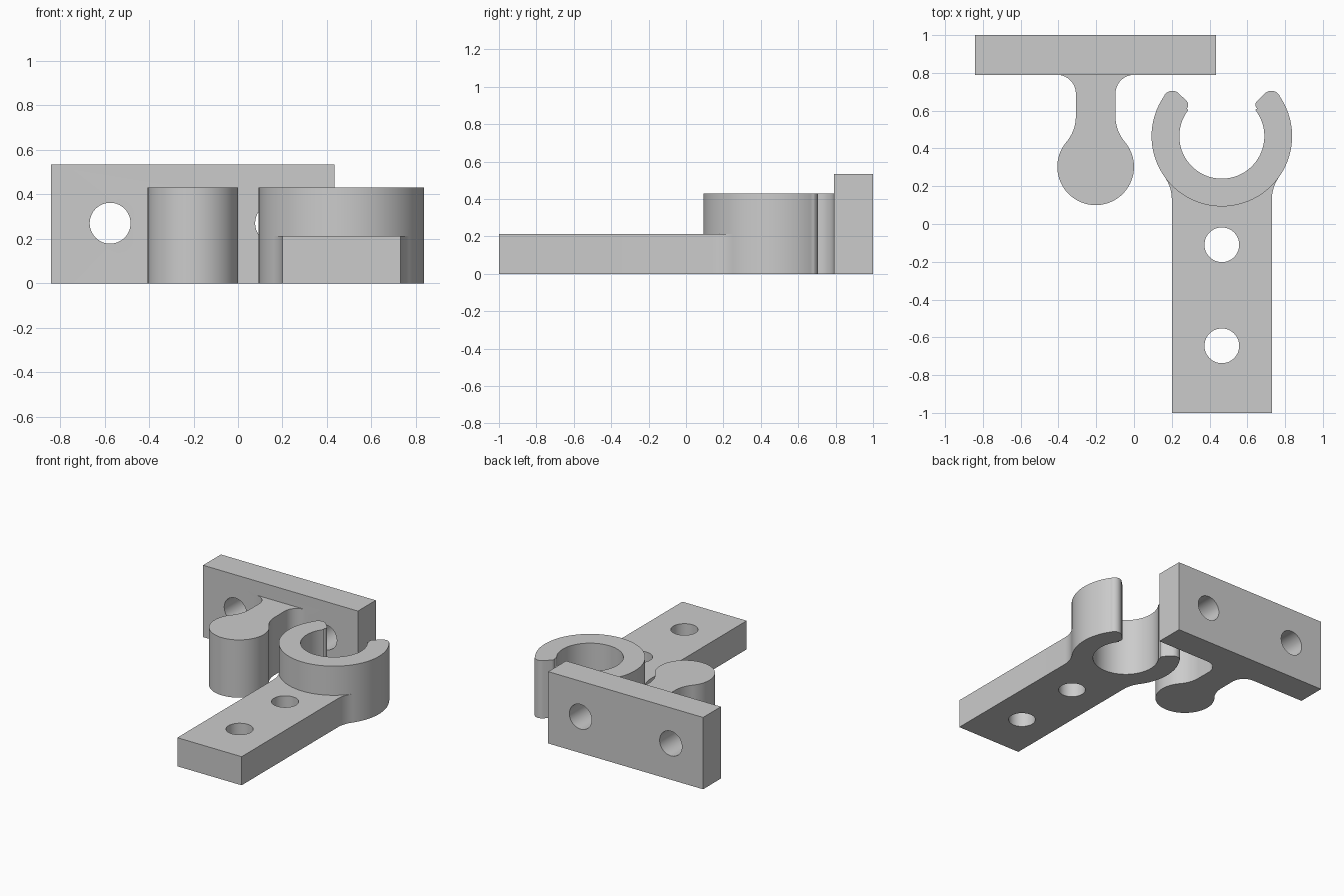
import bpy, bmesh
from math import radians, sin, cos, pi, atan2, degrees
from mathutils import Matrix

if "Cube" in bpy.data.objects:
    bpy.data.objects.remove(bpy.data.objects["Cube"])

grey = bpy.data.materials.new("plain grey")
grey.use_nodes = True
grey.diffuse_color = (0.6, 0.6, 0.6, 1)
grey.node_tree.nodes["Principled BSDF"].inputs["Base Color"].default_value = (0.6, 0.6, 0.6, 1)


def arc(cx, cy, r, a0, a1, n=24):
    """Points on an arc, angles in degrees."""
    steps = [radians(a0 + (a1 - a0) * i / n) for i in range(n + 1)]
    return [(cx + r * cos(a), cy + r * sin(a)) for a in steps]


def mirrored(half):
    """Close a right-hand half profile with its mirror image in x."""
    return half + [(-x, y) for x, y in reversed(half) if abs(x) > 1e-5]


def prism(name, profile, height, x=0, y=0):
    """Extrude a flat profile upwards from the ground."""
    bm = bmesh.new()
    face = bm.faces.new([bm.verts.new((px + x, py + y, 0)) for px, py in profile])
    top = bmesh.ops.extrude_face_region(bm, geom=[face])["geom"]
    bmesh.ops.translate(bm, vec=(0, 0, height),
                        verts=[v for v in top if isinstance(v, bmesh.types.BMVert)])
    bmesh.ops.recalc_face_normals(bm, faces=bm.faces)
    return add_object(name, bm)


def add_object(name, bm):
    mesh = bpy.data.meshes.new(name)
    bm.to_mesh(mesh)
    bm.free()
    mesh.materials.append(grey)
    obj = bpy.data.objects.new(name, mesh)
    bpy.context.collection.objects.link(obj)
    return obj


def combine(target, other, operation):
    """Apply a boolean and remove the helper object."""
    other.hide_render = True
    mod = target.modifiers.new("boolean", 'BOOLEAN')
    mod.operation, mod.solver, mod.object = operation, 'EXACT', other
    bpy.ops.object.select_all(action='DESELECT')
    bpy.context.view_layer.objects.active = target
    target.select_set(True)
    bpy.ops.object.modifier_apply(modifier=mod.name)
    bpy.data.objects.remove(other)


def drill(target, location, along_y=False):
    bm = bmesh.new()
    bmesh.ops.create_cone(bm, cap_ends=True, segments=48, radius1=0.092, radius2=0.092, depth=0.8)
    turn = Matrix.Rotation(pi / 2, 4, 'X') if along_y else Matrix()
    bmesh.ops.transform(bm, matrix=Matrix.Translation(location) @ turn, verts=bm.verts)
    combine(target, add_object("hole_cutter", bm), 'DIFFERENCE')


def fillet(r_circle, half_width, r_fillet):
    """Offset of the fillet centre along the neck, and its tangent angle."""
    d = ((r_circle + r_fillet) ** 2 - (half_width + r_fillet) ** 2) ** 0.5
    return d, degrees(atan2(d, half_width + r_fillet))


# Wall plate with two screw holes
PX = -0.203
holder = prism("wall_plate_with_knob", [(-0.638, 0.79), (0.638, 0.79), (0.638, 1), (-0.638, 1)], 0.535, PX)
for side in (-1, 1):
    drill(holder, (PX + side * 0.372, 0.9, 0.27), along_y=True)

# Round knob on a filleted neck
d, a = fillet(0.203, 0.105, 0.21)
knob_half = arc(0, 0, 0.203, -90, a, 48)
knob_half += arc(0.315, d, 0.21, 180 + a, 180, 16)[1:]
knob_half += arc(0.205, 0.387, 0.1, 180, 90, 16)
knob_half += [(0.205, 0.56)]
combine(holder, prism("knob", mirrored(knob_half), 0.43, PX, 0.303), 'UNION')

# Open clip ring with rounded tips
CX, CY = 0.465, 0.465
ring_half = arc(0, 0, 0.372, -90, 35, 56)
ring_half += arc(0.262, 0.19, 0.05, 33, 135, 12)
ring_half += arc(0.206, 0.166, 0.028, 135, 225, 8)
ring_half += arc(0, 0, 0.225, 38, -90, 56)
clip_outer = ring_half[:-57]
ring_profile = ring_half[:-1] + [(0, -0.225)]
# Outer edge runs round the right tip and inner edge, then back along the left
ring_profile = ring_profile[:-1] + [(-x, y) for x, y in reversed(ring_half)][0:-1]
clip = prism("clip_with_arm", ring_profile, 0.43, CX, CY)

# Flat arm flaring into the ring
d, a = fillet(0.372, 0.265, 0.206)
arm_half = [(0.265, -1 - CY)] + arc(0.471, -d, 0.206, 180, 180 - a, 16)
arm_half += arc(0, 0, 0.3, -a, -90, 24)
combine(clip, prism("arm", mirrored(arm_half), 0.213, CX, CY), 'UNION')
for y in (-0.11, -0.645):
    drill(clip, (CX, y, 0.1))

# Smooth the curved walls, keep the edges crisp
bpy.ops.object.select_all(action='DESELECT')
for obj in (holder, clip):
    obj.select_set(True)
bpy.context.view_layer.objects.active = clip
bpy.ops.object.shade_smooth_by_angle(angle=radians(30))
